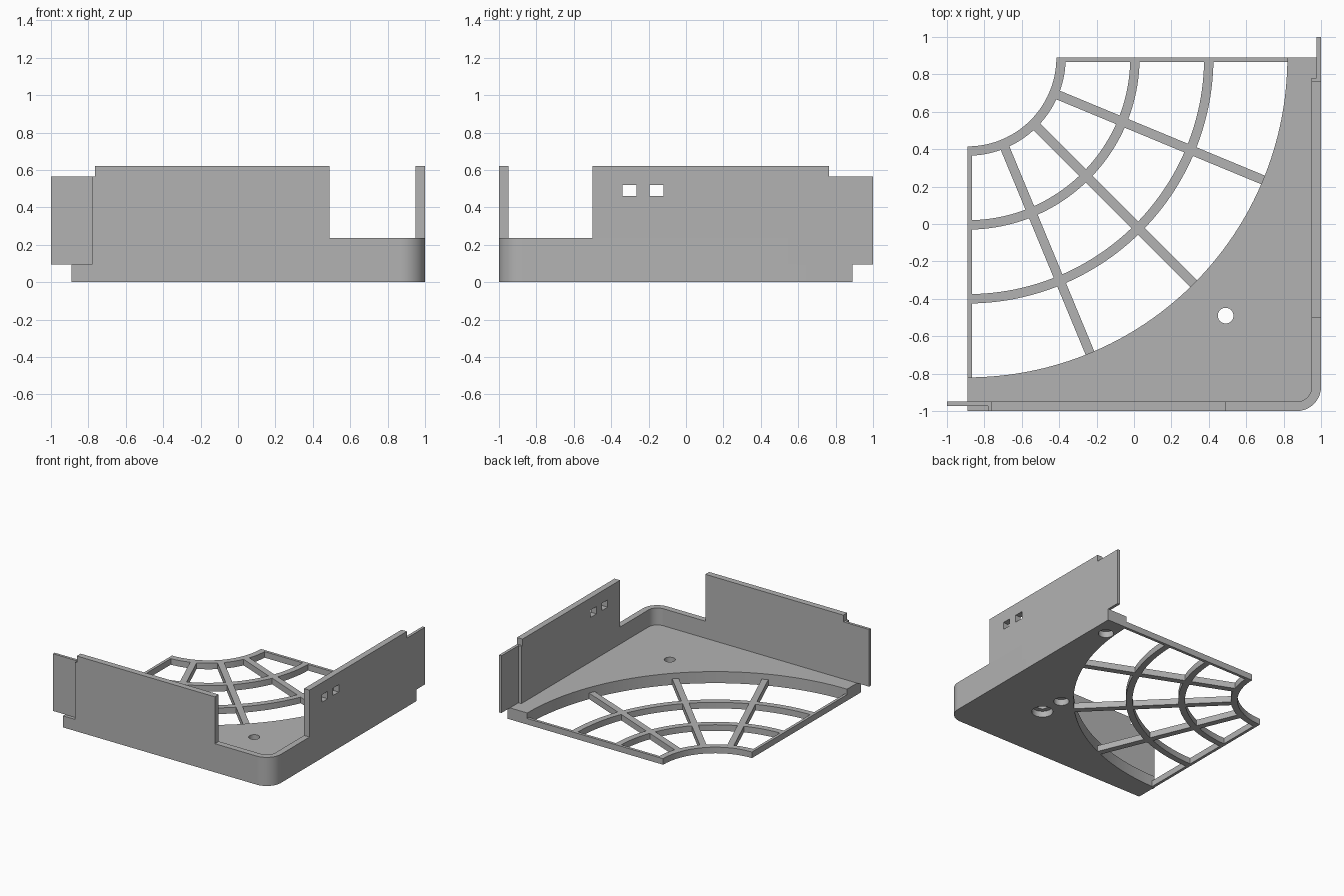
import bpy, bmesh
from math import sin, cos, pi, radians

cube = bpy.data.objects.get("Cube")
if cube:
    bpy.data.objects.remove(cube, do_unlink=True)

grey = bpy.data.materials.new("plain grey")
grey.use_nodes = True
COLOUR = (0.45, 0.45, 0.45, 1)
grey.diffuse_color = COLOUR
grey.node_tree.nodes["Principled BSDF"].inputs["Base Color"].default_value = COLOUR

PLATE = 0.095            # floor thickness
GRILLE = 0.05            # grille thickness
LOW, TAB, HIGH = 0.235, 0.565, 0.62
WALL = 0.05
EDGE = 0.89              # grille centre is (-EDGE, EDGE)
END, STEP, GAP = 0.78, 0.765, 0.49
ROUND = 0.13


def prism(name, outline, z0, z1):
    """Extrude a flat outline from z0 up to z1."""
    bm = bmesh.new()
    face = bm.faces.new([bm.verts.new((x, y, z0)) for x, y in outline])
    top = bmesh.ops.extrude_face_region(bm, geom=[face])["geom"]
    bmesh.ops.translate(bm, vec=(0, 0, z1 - z0),
                        verts=[v for v in top if isinstance(v, bmesh.types.BMVert)])
    bmesh.ops.recalc_face_normals(bm, faces=bm.faces)
    mesh = bpy.data.meshes.new(name)
    bm.to_mesh(mesh)
    bm.free()
    mesh.materials.append(grey)
    ob = bpy.data.objects.new(name, mesh)
    bpy.context.collection.objects.link(ob)
    return ob


def box(name, x0, x1, y0, y1, z0, z1):
    return prism(name, [(x0, y0), (x1, y0), (x1, y1), (x0, y1)], z0, z1)


def arc(cx, cy, r, a0, a1, n):
    angles = [radians(a0 + (a1 - a0) * i / n) for i in range(n + 1)]
    return [(cx + r * cos(a), cy + r * sin(a)) for a in angles]


def combine(target, other, operation):
    """Boolean the other object into the target and discard it."""
    mod = target.modifiers.new("combine", 'BOOLEAN')
    mod.operation, mod.object, mod.solver = operation, other, 'EXACT'
    bpy.context.view_layer.objects.active = target
    bpy.ops.object.modifier_apply(modifier=mod.name)
    bpy.data.objects.remove(other, do_unlink=True)


def smooth(ob):
    bpy.ops.object.select_all(action='DESELECT')
    ob.select_set(True)
    bpy.context.view_layer.objects.active = ob
    bpy.ops.object.shade_smooth_by_angle(angle=radians(30))


# Floor plate with a concave fan opening and a rounded outer corner
corner = arc(1 - ROUND, ROUND - 1, ROUND, -90, 0, 16)
floor = prism("floor_plate",
              [(-EDGE, -1)] + corner + [(1, EDGE)]
              + arc(-EDGE, EDGE, 1.71, 0, -90, 64), 0, PLATE)

# Screw hole with counterbore, and two blind sockets underneath
for x, y, r, top in [(0.49, -0.49, 0.042, 0.2), (0.49, -0.49, 0.08, 0.05),
                     (0.48, -0.28, 0.058, 0.05), (0.88, 0.72, 0.058, 0.05)]:
    cutter = prism("hole_cutter", arc(x, y, r, 0, 348.75, 31), -0.1, top)
    combine(floor, cutter, 'DIFFERENCE')
smooth(floor)

# Low wall running round the corner
inner = arc(1 - ROUND, ROUND - 1, ROUND - WALL, 0, -90, 16)
low = prism("low_wall",
            [(-END, -1)] + corner + [(1, END), (1 - WALL, END)]
            + inner + [(-END, WALL - 1)], PLATE, LOW)
smooth(low)

# Tall walls, stepped down by the joint
box("front_tall_wall", -STEP, GAP, -1, WALL - 1, LOW, HIGH)
box("front_wall_step", -END, -STEP, -1, WALL - 1, LOW, TAB)
side = box("side_tall_wall", 1 - WALL, 1, -GAP - 0.01, STEP, LOW, HIGH)
box("side_wall_step", 1 - WALL, 1, STEP, END, LOW, TAB)

# Two cable windows in the side wall
for y in (-0.34, -0.195):
    cutter = box("window_cutter", 0.9, 1.1, y, y + 0.075, 0.46, 0.52)
    combine(side, cutter, 'DIFFERENCE')

# Overlapping joint tabs: inner face at the front, outer face at the side
box("front_joint_tab", -1, -END, -0.972, WALL - 1, PLATE, TAB)
box("side_joint_tab", 0.977, 1, END, 1, PLATE, TAB)

# Fan grille: straight rims, quarter rings and spokes in one piece
grille = box("fan_grille", -EDGE, 0.825, 0.867, EDGE, 0, GRILLE)
parts = [box("left_rim", -EDGE, -0.867, -0.825, EDGE, 0, GRILLE)]
for r in (0.5, 0.895, 1.29):
    ring = (arc(-EDGE, EDGE, r + 0.025, -90, 0, 48)
            + arc(-EDGE, EDGE, r - 0.025, 0, -90, 48))
    parts.append(prism("ring", ring, 0, GRILLE))
for angle in (-22.5, -45, -67.5):
    a = radians(angle)
    spoke = [(-EDGE + u * cos(a) - v * sin(a), EDGE + u * sin(a) + v * cos(a))
             for u, v in [(0.5, -0.025), (1.715, -0.025), (1.715, 0.025), (0.5, 0.025)]]
    parts.append(prism("spoke", spoke, 0, GRILLE))
for part in parts:
    combine(grille, part, 'UNION')

# Open the hub inside the smallest ring
hub = prism("hub_cutter", [(-1.2, EDGE), (-1.2, 1.2), (-EDGE, 1.2)]
            + arc(-EDGE, EDGE, 0.475, 90, -90, 96), -0.1, 0.2)
combine(grille, hub, 'DIFFERENCE')
smooth(grille)
